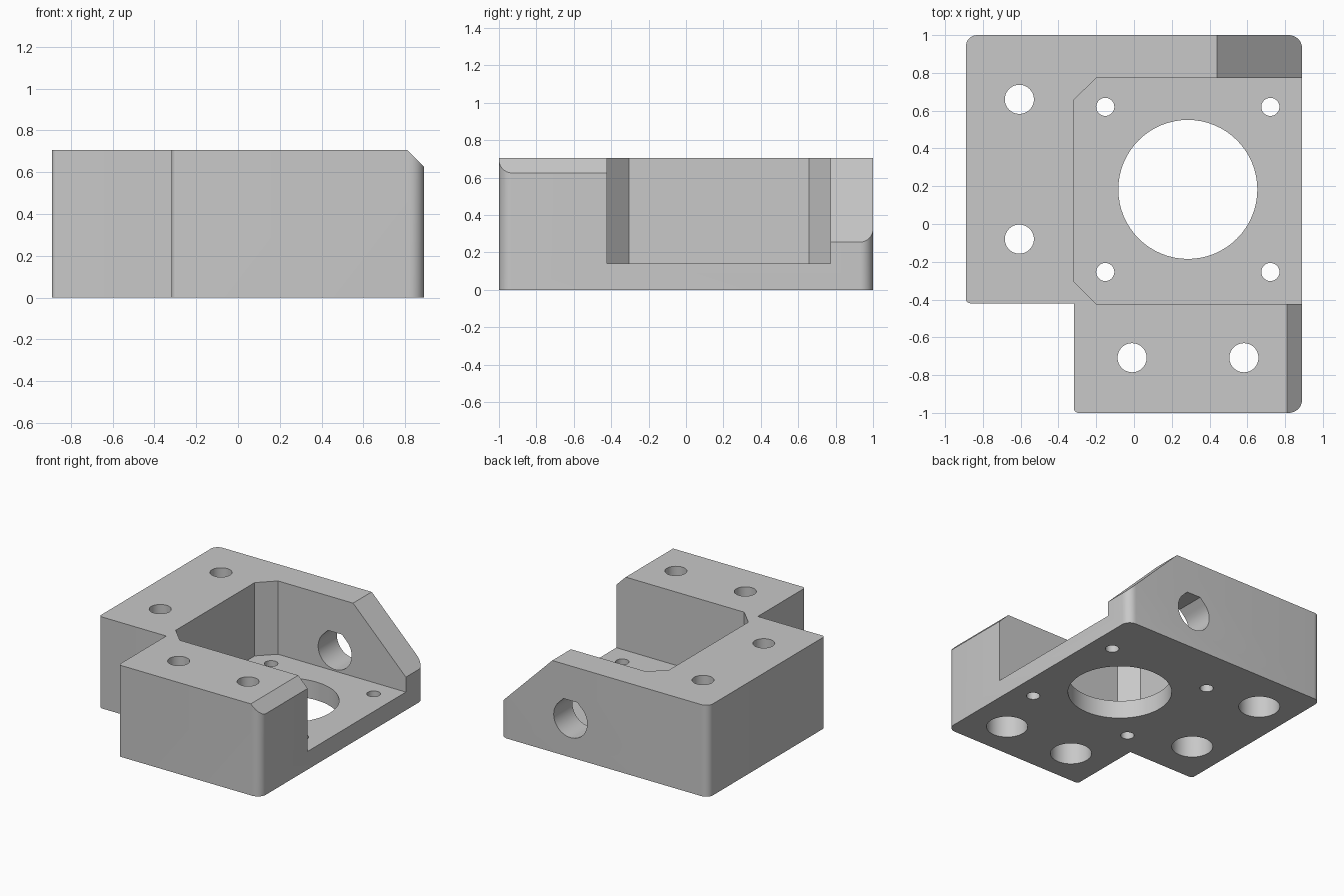
import bpy, bmesh, math
from mathutils import Vector

cube = bpy.data.objects.get("Cube")
if cube:
    bpy.data.objects.remove(cube, do_unlink=True)

HEIGHT, FLOOR = 0.705, 0.14
CX, CY = 0.285, 0.183          # motor axis

grey = bpy.data.materials.new("light grey")
grey.use_nodes = True
grey.diffuse_color = (0.58, 0.58, 0.58, 1)
grey.node_tree.nodes["Principled BSDF"].inputs["Base Color"].default_value = (0.58, 0.58, 0.58, 1)


def prism(name, points, low, high, axis="Z"):
    """Extrude an outline along Z, or an (x, z) outline along Y."""
    bm = bmesh.new()
    place = (lambda p, t: (p[0], p[1], t)) if axis == "Z" else (lambda p, t: (p[0], t, p[1]))
    face = bm.faces.new([bm.verts.new(place(p, low)) for p in points])
    top = bmesh.ops.extrude_face_region(bm, geom=[face])["geom"]
    shift = Vector(place((0, 0), high - low))
    bmesh.ops.translate(bm, vec=shift, verts=[v for v in top if isinstance(v, bmesh.types.BMVert)])
    bmesh.ops.recalc_face_normals(bm, faces=bm.faces)
    mesh = bpy.data.meshes.new(name)
    bm.to_mesh(mesh)
    bm.free()
    mesh.materials.append(grey)
    obj = bpy.data.objects.new(name, mesh)
    bpy.context.collection.objects.link(obj)
    return obj


def rounded(corners, steps=8):
    """Round each (x, y, radius) right-angle corner of an outline."""
    out = []
    for i, (x, y, r) in enumerate(corners):
        p = Vector((x, y))
        if r == 0:
            out.append(p)
            continue
        a = (Vector(corners[i - 1][:2]) - p).normalized() * r
        b = (Vector(corners[(i + 1) % len(corners)][:2]) - p).normalized() * r
        for k in range(steps + 1):
            t = k / steps * math.pi / 2
            out.append(p + a * (1 - math.sin(t)) + b * (1 - math.cos(t)))
    return out


def circle(x, y, r, n=64):
    return [(x + r * math.cos(2 * math.pi * k / n), y + r * math.sin(2 * math.pi * k / n)) for k in range(n)]


def cut(cutter):
    cutter.hide_render = True
    mod = body.modifiers.new("cut", "BOOLEAN")
    mod.operation, mod.solver, mod.object = "DIFFERENCE", "EXACT", cutter
    bpy.ops.object.modifier_apply(modifier=mod.name)
    bpy.data.objects.remove(cutter, do_unlink=True)


# Notched block with rounded outer corners
body = prism("motor_bracket", rounded([
    (-0.89, -0.42, 0.025), (-0.318, -0.42, 0), (-0.318, -1, 0.025),
    (0.89, -1, 0.07), (0.89, 1, 0.07), (-0.89, 1, 0.06)]), 0, HEIGHT)
bpy.context.view_layer.objects.active = body
body.select_set(True)

# Motor pocket, open to the left side, with cut inner corners
cut(prism("pocket", [(1.2, -0.423), (-0.2, -0.423), (-0.318, -0.305),
                     (-0.318, 0.657), (-0.2, 0.773), (1.2, 0.773)], FLOOR, 1))

# Sloped ends of the rear and front walls
for start, y0, y1 in ((0.44, 0.7, 1.2), (0.81, -1.2, -0.35)):
    cut(prism("slope", [(start - 0.3, HEIGHT + 0.3), (start + 0.7, HEIGHT - 0.7),
                        (start + 0.7, HEIGHT + 0.3)], y0, y1, "Y"))

# Motor shaft opening and its four screw holes
cut(prism("shaft_hole", circle(CX, CY, 0.368), -0.1, 0.2))
for sx in (-1, 1):
    for sy in (-1, 1):
        cut(prism("screw_hole", circle(CX + sx * 0.437, CY + sy * 0.437, 0.048, 32), -0.1, 0.2))

# Mounting bolt holes, counterbored from below
for x, y in ((-0.607, 0.66), (-0.607, -0.08), (-0.01, -0.708), (0.582, -0.708)):
    cut(prism("bolt_hole", circle(x, y, 0.077, 48), -0.1, 1))
    cut(prism("counterbore", circle(x, y, 0.146, 48), -0.1, 0.53))

# Cable hole in the rear wall, with a flat-topped roof
r, z = 0.143, 0.295
arc = [math.radians(135 + 270 * k / 36) for k in range(37)]
cable = [(CX + r * math.cos(a), z + r * math.sin(a)) for a in arc]
flat = r * math.tan(math.pi / 8)
cable += [(CX + flat, z + r), (CX - flat, z + r)]
cut(prism("cable_hole", cable, 0.65, 1.2, "Y"))

bpy.ops.object.shade_smooth_by_angle(angle=math.radians(25))
